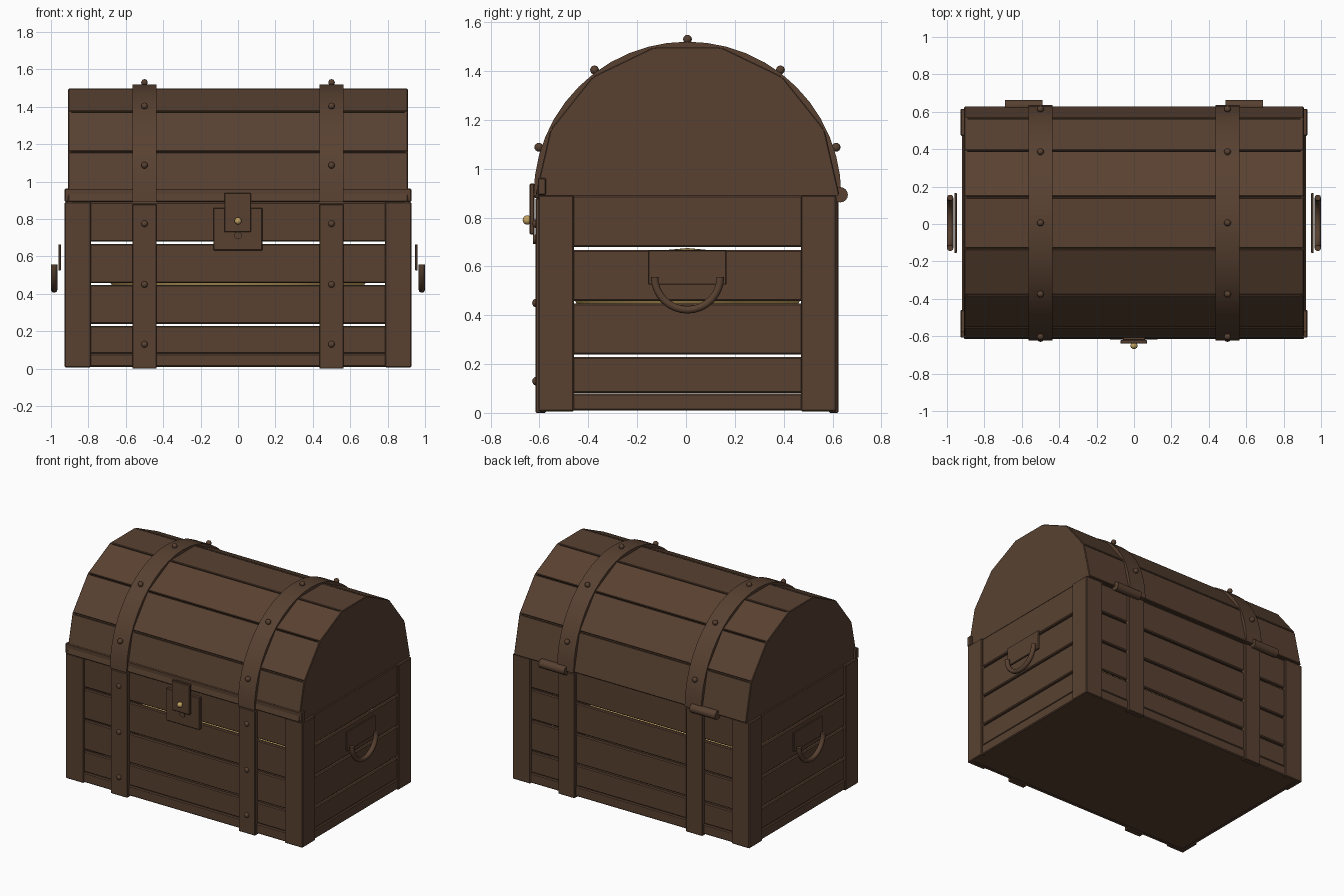
import bpy, bmesh, math
from mathutils import Vector

if "Cube" in bpy.data.objects:
    bpy.data.objects.remove(bpy.data.objects["Cube"])

CY = 0.006          # centre line of the chest in y
HX, HY = 0.927, 0.61  # half size of the body
LID_Z, LID_R = 0.89, 0.622


def material(name, rgb):
    m = bpy.data.materials.new(name)
    m.diffuse_color = (*rgb, 1)
    m.use_nodes = True
    m.node_tree.nodes["Principled BSDF"].inputs["Base Color"].default_value = m.diffuse_color
    return m


BROWN = material("brown wood", (0.098, 0.053, 0.031))
GOLD = material("gold", (0.56, 0.37, 0.12))


def finish(name, bm, mat=BROWN, bevel=0, smooth=False):
    bmesh.ops.recalc_face_normals(bm, faces=bm.faces)
    me = bpy.data.meshes.new(name)
    bm.to_mesh(me)
    bm.free()
    me.materials.append(mat)
    ob = bpy.data.objects.new(name, me)
    bpy.context.collection.objects.link(ob)
    if bevel:
        mod = ob.modifiers.new("soft edges", 'BEVEL')
        mod.width, mod.segments, mod.limit_method = bevel, 1, 'ANGLE'
    if smooth:
        bpy.ops.object.select_all(action='DESELECT')
        ob.select_set(True)
        bpy.context.view_layer.objects.active = ob
        bpy.ops.object.shade_smooth_by_angle(angle=math.radians(40))
    return ob


def box(name, x0, x1, y0, y1, z0, z1, bevel=0.004):
    bm = bmesh.new()
    bmesh.ops.create_cube(bm, size=1)
    for v in bm.verts:
        v.co = Vector(((x0 + x1) / 2 + v.co.x * (x1 - x0),
                       (y0 + y1) / 2 + v.co.y * (y1 - y0),
                       (z0 + z1) / 2 + v.co.z * (z1 - z0)))
    return finish(name, bm, bevel=bevel)


def prism(name, pts, offset, bevel=0, smooth=False):
    """Extrude a closed outline of 3D points by an offset."""
    bm = bmesh.new()
    f = bm.faces.new([bm.verts.new(p) for p in pts])
    r = bmesh.ops.extrude_face_region(bm, geom=[f])
    bmesh.ops.translate(bm, vec=offset,
                        verts=[g for g in r["geom"] if isinstance(g, bmesh.types.BMVert)])
    return finish(name, bm, bevel=bevel, smooth=smooth)


def ball(name, loc, r, mat=BROWN, scale=(1, 1, 1)):
    bm = bmesh.new()
    bmesh.ops.create_uvsphere(bm, u_segments=14, v_segments=8, radius=r)
    for v in bm.verts:
        v.co = Vector(loc) + v.co * Vector(scale)
    return finish(name, bm, mat, smooth=True)


def arc(x, r, angles):
    """Points on the lid circle; angle 0 is straight up."""
    return [(x, CY + r * math.sin(a), LID_Z + r * math.cos(a)) for a in angles]


# Body planks with open slits between them, on all four sides
rows = [(0.01, 0.08, 0.008), (0.081, 0.228, 0.014), (0.24, 0.447, 0.014),
        (0.458, 0.667, 0.014), (0.68, 0.89, 0.014)]
for z0, z1, d in rows:
    for s in (-1, 1):
        y0, y1 = sorted((CY + s * (HY - d), CY + s * (HY - 0.04)))
        box("long_plank", -HX + 0.02, HX - 0.02, y0, y1, z0, z1, 0.006)
        x0, x1 = sorted((s * (HX - d), s * (HX - 0.04)))
        box("end_plank", x0, x1, CY - HY + 0.02, CY + HY - 0.02, z0, z1, 0.006)
box("bottom_board", -HX + 0.01, HX - 0.01, CY - HY + 0.01, CY + HY - 0.01, 0.012, 0.04)

# L-shaped corner posts
for sx in (-1, 1):
    for sy in (-1, 1):
        outline = [(0, 0), (0.14, 0), (0.14, 0.03), (0.03, 0.03), (0.03, 0.145), (0, 0.145)]
        prism("corner_post", [(sx * (HX - a), CY + sy * (HY - b), 0.006) for a, b in outline],
              (0, 0, 0.885), bevel=0.005)

# Treasure heap inside
ball("treasure_heap", (0, CY, 0.46), 1, GOLD, (0.7, 0.46, 0.215))

# Lid: inner core, end panels and seven planks
step = math.pi / 7
corners = [-math.pi / 2 + i * step for i in range(8)]
prism("lid_core", arc(-0.9, 0.605, corners), (1.8, 0, 0))
for s in (-1, 1):
    prism("lid_end_panel", arc(s * 0.909, 0.618, corners), (-s * 0.02, 0, 0))
g = 0.006
for a, b in zip(corners, corners[1:]):
    pts = arc(-0.908, LID_R, (a + g, b - g)) + arc(-0.908, 0.59, (b - g, a + g))
    prism("lid_plank", pts, (1.816, 0, 0), bevel=0.004)
box("lid_lip", -HX, HX, CY - HY - 0.003, CY - HY + 0.03, 0.892, 0.962)

# Straps and rivets
n = 24
angles = [-math.pi / 2 + math.pi * i / n for i in range(n + 1)]
for cx in (-0.5, 0.5):
    prism("lid_strap", arc(cx - 0.065, 0.63, angles) + arc(cx - 0.065, 0.606, angles[::-1]),
          (0.13, 0, 0), smooth=True)
    box("front_strap", cx - 0.065, cx + 0.065, CY - HY - 0.012, CY - HY + 0.03, 0, 0.88)
    box("back_strap", cx - 0.065, cx + 0.065, CY + HY - 0.03, CY + HY + 0.008, 0, 0.88)
    for deg in (-72, -36.5, 0, 36.5, 72):
        ball("lid_rivet", arc(cx, 0.64, [math.radians(deg)])[0], 0.018)
    for z in (0.13, 0.45, 0.775):
        ball("front_rivet", (cx, -0.612, z), 0.018)

# Back hinge barrels
for s in (-1, 1):
    ring = [(s * 0.49, 0.632 + 0.031 * math.cos(t), 0.893 + 0.031 * math.sin(t))
            for t in (2 * math.pi * i / 16 for i in range(16))]
    prism("hinge_barrel", ring, (s * 0.2, 0, 0), smooth=True)

# Latch: plate, hasp, keyhole boss and knob
box("latch_plate", -0.132, 0.13, -0.617, -0.59, 0.632, 0.86)
box("latch_hasp", -0.073, 0.07, -0.64, -0.62, 0.73, 0.94)
box("hasp_mount", -0.06, 0.06, -0.622, -0.6, 0.88, 0.935)
boss = [(0.02 * math.cos(t), -0.626, 0.712 + 0.02 * math.sin(t))
        for t in (2 * math.pi * i / 14 for i in range(14))]
prism("keyhole_boss", boss, (0, 0.015, 0), smooth=True)
ball("latch_knob", (0, -0.65, 0.79), 0.019, GOLD)

# Carrying handles: plate and half ring
for s in (-1, 1):
    x0, x1 = sorted((s * 0.947, s * 0.961))
    box("handle_plate", x0, x1, -0.155, 0.165, 0.525, 0.665, 0.003)
    bm = bmesh.new()
    loops = []
    for i in range(17):
        a = math.pi + math.pi * i / 16
        loops.append([bm.verts.new((s * 0.983 + 0.017 * math.cos(t),
                                    CY + (0.135 + 0.016 * math.sin(t)) * math.cos(a),
                                    0.557 + (0.135 + 0.016 * math.sin(t)) * math.sin(a)))
                      for t in (2 * math.pi * j / 10 for j in range(10))])
    for p, q in zip(loops, loops[1:]):
        for j in range(10):
            k = (j + 1) % 10
            bm.faces.new((p[j], p[k], q[k], q[j]))
    bm.faces.new(loops[0])
    bm.faces.new(loops[-1])
    finish("handle_ring", bm, smooth=True)
